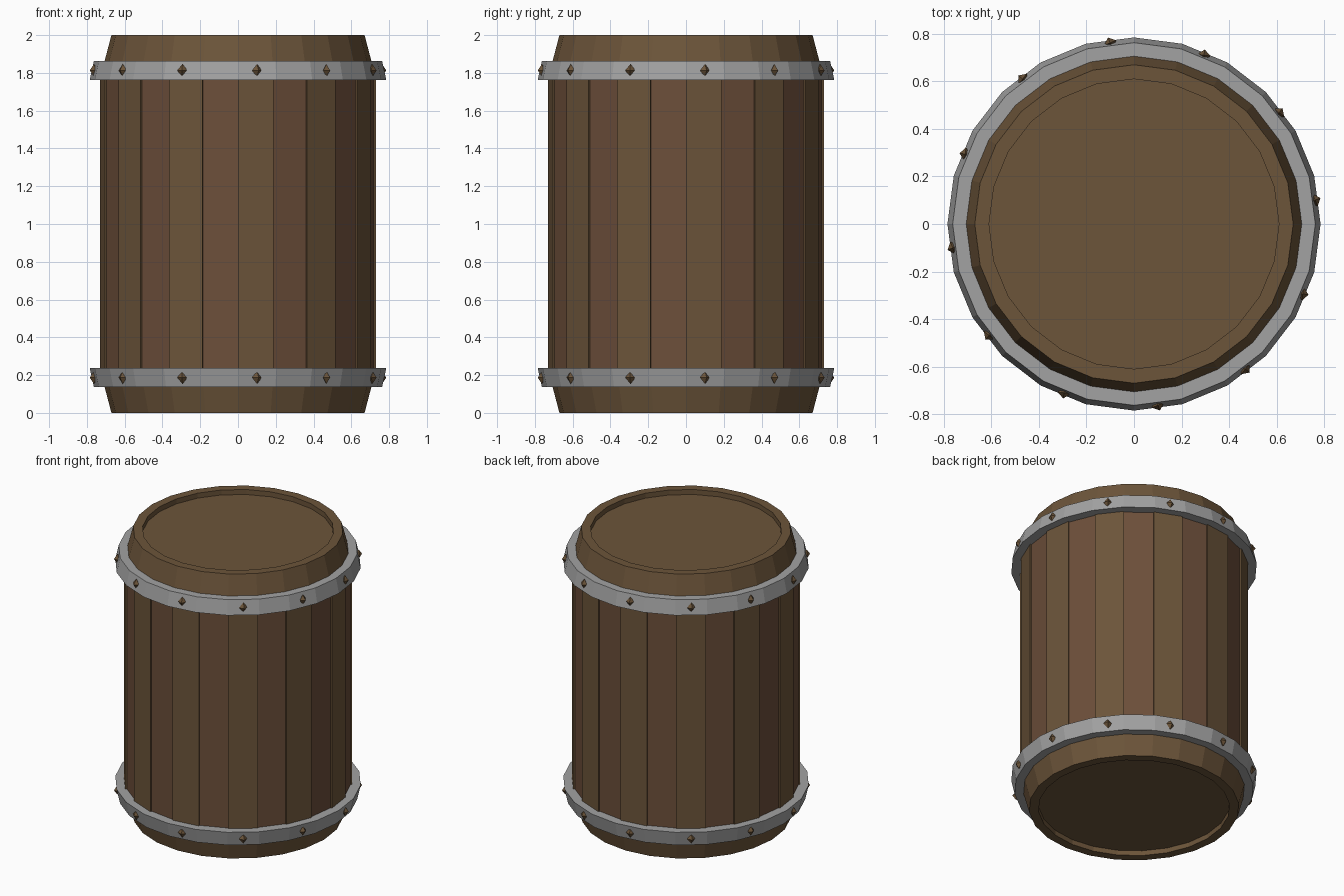
import bpy, bmesh
from math import sin, cos, radians
from mathutils import Matrix

if "Cube" in bpy.data.objects:
    bpy.data.objects.remove(bpy.data.objects["Cube"])

SIDES = 24
STEP = 360 / SIDES


def material(name, rgb):
    m = bpy.data.materials.new(name)
    m.diffuse_color = (*rgb, 1)
    m.use_nodes = True
    m.node_tree.nodes["Principled BSDF"].inputs["Base Color"].default_value = m.diffuse_color
    return m


wood = material("wood", (0.15, 0.09, 0.042))
red_wood = material("red_wood", (0.15, 0.077, 0.042))
metal = material("metal", (0.36, 0.36, 0.36))


def finish(name, bm, *mats):
    bmesh.ops.recalc_face_normals(bm, faces=bm.faces)
    me = bpy.data.meshes.new(name)
    bm.to_mesh(me)
    bm.free()
    for m in mats:
        me.materials.append(m)
    ob = bpy.data.objects.new(name, me)
    bpy.context.collection.objects.link(ob)
    return ob


def point(r, deg, z):
    # angle 0 is the front (-y), positive towards +x
    a = radians(deg)
    return (r * sin(a), -r * cos(a), z)


def lathe(bm, profile, closed):
    rings = [[bm.verts.new(point(r, i * STEP, z)) for i in range(SIDES)] for r, z in profile]
    faces = []
    pairs = list(zip(rings, rings[1:] + rings[:1]))
    for a, b in pairs if closed else pairs[:-1]:
        faces.append([bm.faces.new((a[i], a[(i + 1) % SIDES], b[(i + 1) % SIDES], b[i]))
                      for i in range(SIDES)])
    if not closed:
        bm.faces.new(rings[0])
        bm.faces.new(rings[-1])
    return faces


# barrel body with tapered ends and recessed lids
half = [(0.61, 0.035), (0.61, 0), (0.67, 0), (0.72, 0.19)]
bm = bmesh.new()
bands = lathe(bm, half + [(r, 2 - z) for r, z in reversed(half)], False)
for f in bands[3]:
    f.material_index = 1
finish("barrel_body", bm, wood, red_wood)

# raised staves on every other side
bm = bmesh.new()
for i in range(0, SIDES, 2):
    corners = [(0.70, i), (0.73, i), (0.73, i + 1), (0.70, i + 1)]
    low, high = [[bm.verts.new(point(r, k * STEP, z)) for r, k in corners] for z in (0.19, 1.81)]
    bm.faces.new(low)
    bm.faces.new(high)
    for k in range(4):
        n = (k + 1) % 4
        bm.faces.new((low[k], low[n], high[n], high[k]))
finish("raised_staves", bm, wood)

# slanted hoops and their rivets, mirrored top and bottom
for label, flip in (("lower", False), ("upper", True)):
    def height(z):
        return 2 - z if flip else z

    bm = bmesh.new()
    ring = [(0.70, 0.137), (0.763, 0.137), (0.785, 0.237), (0.715, 0.237)]
    lathe(bm, [(r, height(z)) for r, z in ring], True)
    finish(label + "_hoop", bm, metal)

    bm = bmesh.new()
    for i in range(0, SIDES, 2):
        a = (i + 0.5) * STEP
        place = (Matrix.Translation(point(0.769, a, height(0.187)))
                 @ Matrix.Rotation(radians(a + 15), 4, 'Z')
                 @ Matrix.Diagonal((0.028, 0.024, 0.034, 1)))
        bmesh.ops.create_uvsphere(bm, u_segments=4, v_segments=2, radius=1, matrix=place)
    finish(label + "_rivets", bm, wood)
